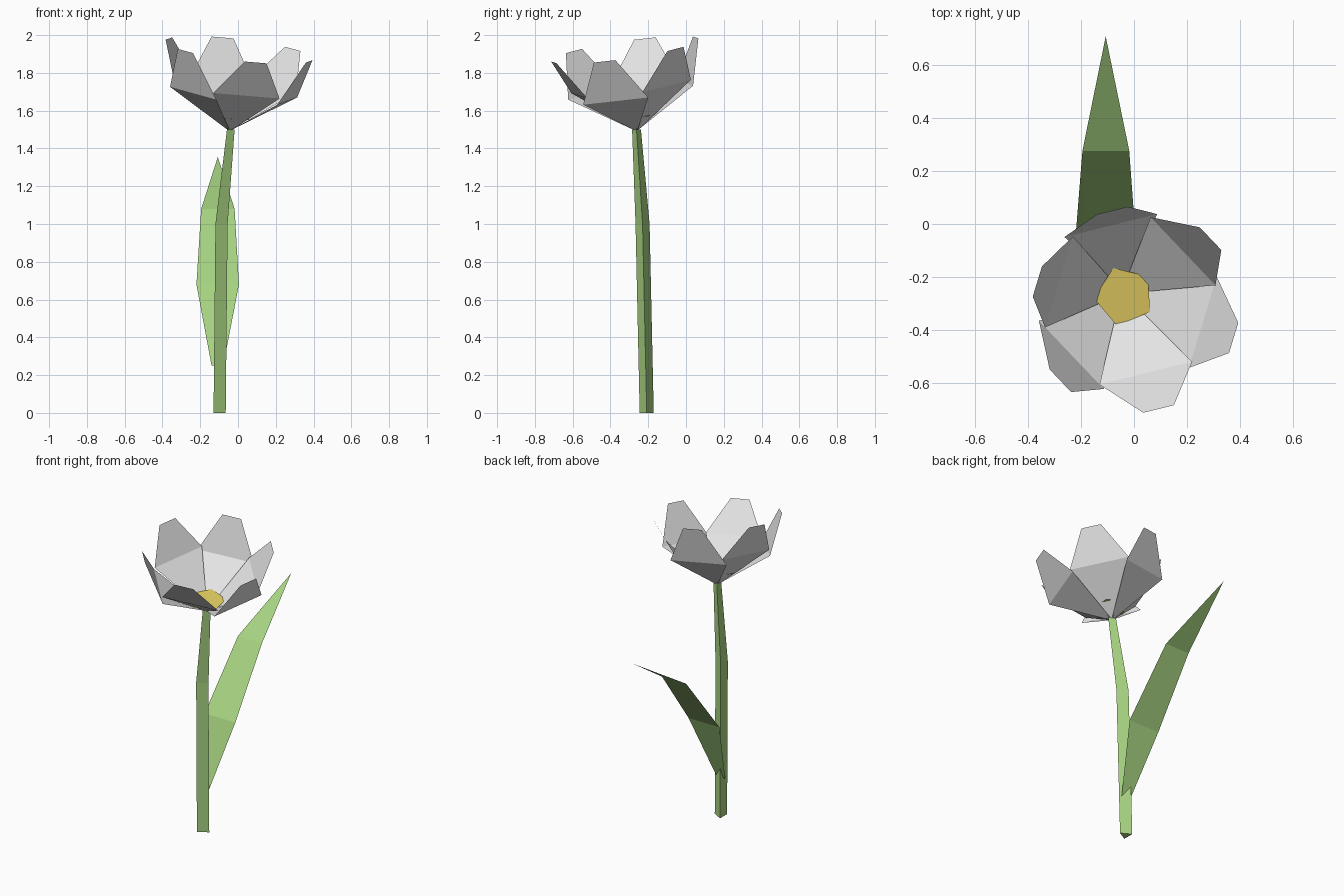
import bpy, math
from mathutils import Vector, Matrix

if "Cube" in bpy.data.objects:
    bpy.data.objects.remove(bpy.data.objects["Cube"])


def material(name, rgb):
    lin = [(c / 255 / 12.92) if c < 11 else ((c / 255 + 0.055) / 1.055) ** 2.4 for c in rgb]
    m = bpy.data.materials.new(name)
    m.diffuse_color = (*lin, 1)
    m.use_nodes = True
    m.node_tree.nodes["Principled BSDF"].inputs["Base Color"].default_value = m.diffuse_color
    return m


green = material("leaf green", (167, 211, 129))
white = material("petal white", (228, 228, 228))
yellow = material("pollen yellow", (226, 204, 96))


def make(name, verts, faces, mat):
    me = bpy.data.meshes.new(name)
    me.from_pydata([tuple(v) for v in verts], [], faces)
    me.materials.append(mat)
    ob = bpy.data.objects.new(name, me)
    bpy.context.collection.objects.link(ob)
    return ob


# Stem: three-sided tube bending toward the front right
rings = [(-0.108, -0.208, 0.0, 0.043), (-0.098, -0.23, 1.0, 0.043), (-0.045, -0.262, 1.5, 0.027)]
verts, faces = [], [(2, 1, 0), (6, 7, 8)]
for x, y, z, r in rings:
    for k in range(3):
        a = math.radians(120 * k)
        verts.append((x + r * math.cos(a), y + r * math.sin(a), z))
for i in range(2):
    for k in range(3):
        n = (k + 1) % 3
        faces.append((3 * i + k, 3 * i + n, 3 * i + 3 + n, 3 * i + 3 + k))
make("stem", verts, faces, green)

# Leaf: flat strip arching back to a pointed tip (left x, right x, y, z)
rows = [(-0.14, -0.078, -0.21, 0.25), (-0.22, 0.005, -0.035, 0.68), (-0.195, -0.018, 0.277, 1.08)]
verts = [(x, y, z) for l, r, y, z in rows for x in (l, r)] + [(-0.107, 0.71, 1.355)]
make("leaf", verts, [(0, 1, 3, 2), (2, 3, 5, 4), (4, 5, 6)], green)

# Flower head frame, tilted on the stem top
axis = Vector((0.118, -0.145, 0.982)).normalized()
tilt = Vector((0, 0, 1)).rotation_difference(axis).to_matrix().to_4x4()
head = Matrix.Translation((-0.045, -0.262, 1.5)) @ tilt


def petal(name, angle, mid_radius, mid_height):
    # sections: radius, height, half width
    sections = [(0.01, 0.0, 0.01), (mid_radius, mid_height, 0.181), (0.391, 0.429, 0.06)]
    m = head @ Matrix.Rotation(math.radians(angle), 4, 'Z')
    pts = [m @ Vector((r, s * w, h)) for r, h, w in sections for s in (-1, 1)]
    make(name, pts, [(0, 2, 3, 1), (2, 4, 5, 3)], white)


for i in range(3):
    petal("outer_petal_%d" % i, 103.5 + 120 * i, 0.297, 0.20)
    petal("inner_petal_%d" % i, 43.5 + 120 * i, 0.28, 0.23)

# Yellow five-sided centre
pts = []
for k in range(5):
    a = math.radians(40 + 72 * k)
    pts.append(head @ Vector((0.116 * math.cos(a), 0.116 * math.sin(a), 0.073)))
make("flower_centre", pts, [(0, 1, 2, 3, 4)], yellow)
